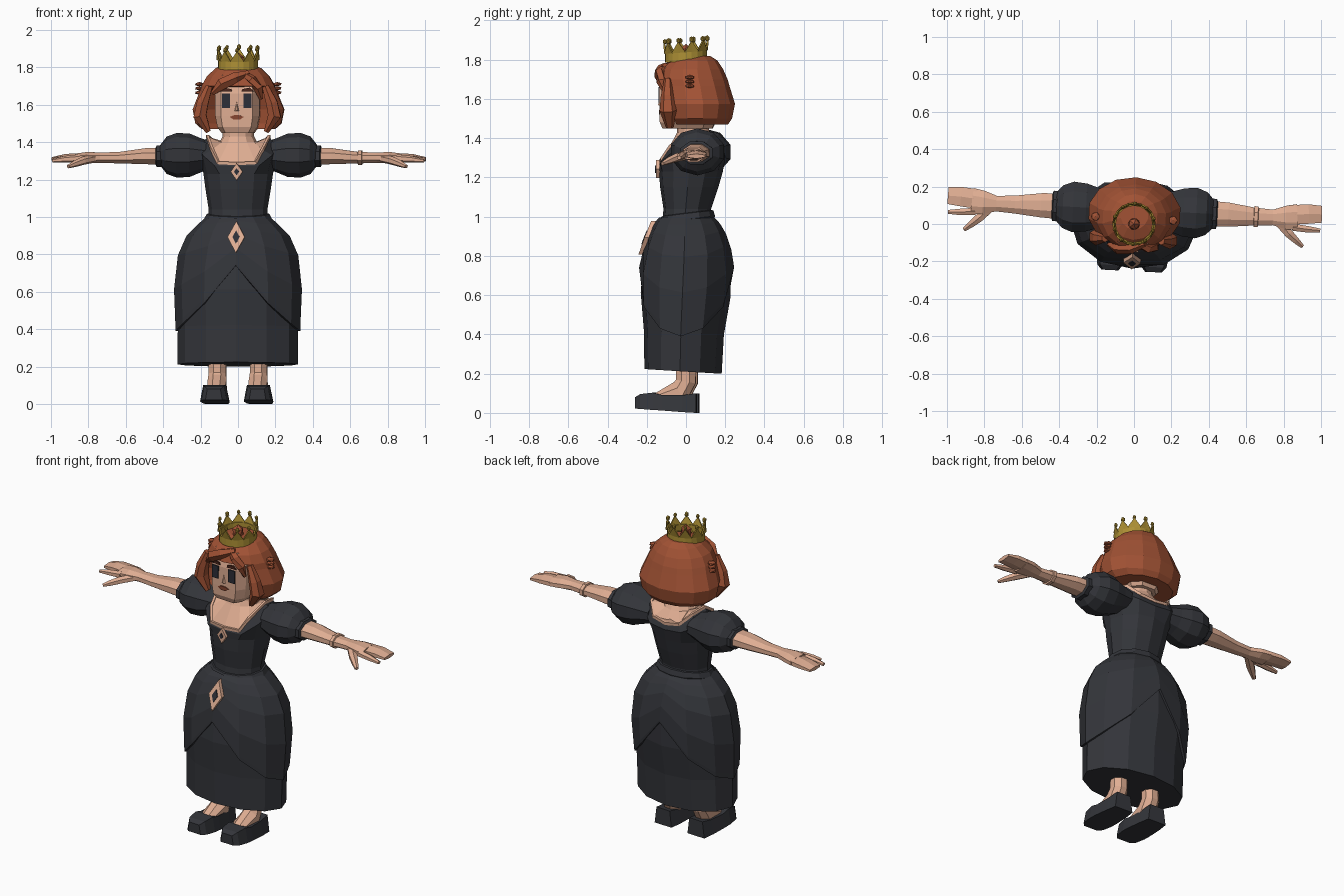
import bpy
import bmesh
from math import sin, cos, pi
from mathutils import Matrix, Vector

default_cube = bpy.data.objects.get("Cube")
if default_cube:
    bpy.data.objects.remove(default_cube, do_unlink=True)

# The whole figure is turned very slightly about the vertical axis
TURN = Matrix.Rotation(-0.05, 4, "Z")


def make_material(name, red, green, blue):
    material = bpy.data.materials.new(name)
    material.use_nodes = True
    material.diffuse_color = (red, green, blue, 1)
    shader = material.node_tree.nodes["Principled BSDF"]
    shader.inputs["Base Color"].default_value = (red, green, blue, 1)
    shader.inputs["Roughness"].default_value = 0.8
    return material


cloth = make_material("charcoal cloth", 0.034, 0.036, 0.043)
skin = make_material("peach skin", 0.74, 0.42, 0.29)
hair = make_material("auburn hair", 0.36, 0.085, 0.035)
gold = make_material("crown gold", 0.42, 0.28, 0.035)
eye_dark = make_material("eye slate", 0.025, 0.028, 0.038)
brow_brown = make_material("brow brown", 0.07, 0.02, 0.012)
lip_brown = make_material("lip brown", 0.24, 0.06, 0.03)


def finish(name, bm, material):
    bmesh.ops.recalc_face_normals(bm, faces=bm.faces)
    bm.transform(TURN)
    mesh = bpy.data.meshes.new(name)
    bm.to_mesh(mesh)
    bm.free()
    mesh.materials.append(material)
    part = bpy.data.objects.new(name, mesh)
    bpy.context.collection.objects.link(part)
    return part


def loft(name, rings, material, capped=True, closed=False):
    """Skin a list of equal point rings with quads."""
    bm = bmesh.new()
    rows = [[bm.verts.new(point) for point in ring] for ring in rings]
    count = len(rows[0])
    pairs = list(zip(rows, rows[1:]))
    if closed:
        pairs.append((rows[-1], rows[0]))
    for lower, upper in pairs:
        for i in range(count):
            j = (i + 1) % count
            bm.faces.new((lower[i], lower[j], upper[j], upper[i]))
    if capped and not closed:
        bm.faces.new(rows[0])
        bm.faces.new(rows[-1])
    return finish(name, bm, material)


def oval(z, width, front, back, count=12):
    """Horizontal oval ring that starts at the front."""
    middle, depth = (front + back) / 2, (back - front) / 2
    angles = [2 * pi * i / count for i in range(count)]
    return [(width * sin(a), middle - depth * cos(a), z) for a in angles]


def mirrored_ring(half):
    return half + [(-x, y, z) for x, y, z in reversed(half[1:-1])]


def tube(name, path, radii, material, sides=8, closed=False, ref=(0, 0, 1)):
    """Sweep an oval along a path; radii are (sideways, along ref)."""
    path = [Vector(point) for point in path]
    last, rings = len(path) - 1, []
    for i, point in enumerate(path):
        before = path[i - 1] if i or closed else point
        after = path[(i + 1) % len(path)] if i < last or closed else point
        along = (after - before).normalized()
        side = along.cross(Vector(ref)).normalized()
        up = side.cross(along)
        a, b = radii[i % len(radii)]
        angles = [2 * pi * (k + 0.5) / sides for k in range(sides)]
        rings.append([point + side * a * cos(t) + up * b * sin(t) for t in angles])
    return loft(name, rings, material, closed=closed)


def plate(name, outline, front, back, material):
    """Thin plate on the front; front and back give y for each z."""
    rings = [[(x, depth(z), z) for x, z in outline] for depth in (front, back)]
    return loft(name, rings, material)


def ball(name, centre, radius, material, squash=1):
    bm = bmesh.new()
    bmesh.ops.create_icosphere(bm, subdivisions=1, radius=radius)
    bm.transform(Matrix.Translation(centre) @ Matrix.Diagonal((1, 1, squash, 1)))
    return finish(name, bm, material)


# Skirt: a full underskirt and an overskirt that parts at front and back
PROFILE = [(0.2, 0.328, -0.218, 0.188), (0.41, 0.328, -0.22, 0.2),
           (0.6, 0.337, -0.237, 0.235), (0.72, 0.332, -0.237, 0.24),
           (0.8, 0.315, -0.222, 0.235), (0.9, 0.27, -0.19, 0.205),
           (0.97, 0.2, -0.155, 0.165), (1.0, 0.165, -0.125, 0.135)]


def skirt_point(i, z, grow):
    for low, high in zip(PROFILE, PROFILE[1:]):
        if z <= high[0]:
            break
    f = (z - low[0]) / (high[0] - low[0])
    width, front, back = [a + (b - a) * f for a, b in zip(low[1:], high[1:])]
    return oval(z, width + grow, front - grow, back + grow)[i]


HEM = [0.74, 0.54, 0.43, 0.39, 0.43, 0.54] * 2
loft("underskirt", [[skirt_point(i, z + 0.012 * cos(pi * i / 6), -0.006) for i in range(12)]
                    for z in (0.212, 0.41, 0.6, 0.78)], cloth)
over = [[skirt_point(i, 0.995 + (HEM[i] - 0.995) * f, 0.006) for i in range(12)]
        for f in (0, 0.06, 0.16, 0.33, 0.63, 0.95, 1)]
over.append([skirt_point(i, HEM[i], -0.015) for i in range(12)])
loft("overskirt", over, cloth, capped=False)
loft("waistband", [[(x, y, z + 0.12 * y) for x, y, z in oval(*row)] for row in
                   ((0.975, 0.18, -0.137, 0.145), (0.985, 0.184, -0.14, 0.148),
                    (1.015, 0.168, -0.125, 0.14), (1.02, 0.15, -0.11, 0.12))], cloth)

# Bodice up to the scooped neckline, then bare shoulders and neck
shoulder = mirrored_ring([(0, -0.135, 1.27), (0.12, -0.125, 1.275), (0.185, -0.06, 1.33),
                          (0.21, 0.04, 1.37), (0.19, 0.14, 1.35), (0.11, 0.195, 1.31),
                          (0, 0.2, 1.3)])
neckline = mirrored_ring([(0, -0.128, 1.285), (0.1, -0.118, 1.29), (0.135, -0.07, 1.36),
                          (0.165, 0.04, 1.43), (0.145, 0.13, 1.41), (0.09, 0.18, 1.35),
                          (0, 0.188, 1.335)])
loft("bodice", [oval(0.98, 0.16, -0.12, 0.13), oval(1.04, 0.157, -0.115, 0.128),
                oval(1.15, 0.175, -0.132, 0.165), oval(1.23, 0.186, -0.138, 0.188),
                shoulder, neckline], cloth, capped=False)
loft("neck", [neckline, oval(1.4, 0.1, -0.06, 0.14), oval(1.43, 0.085, -0.045, 0.12),
              oval(1.5, 0.08, -0.045, 0.11)], skin)
tube("neckline_trim", neckline, [(0.01, 0.012)], skin, sides=4, closed=True)

# Jewels on the chest and waist
for name, z, tall, wide, y, slope in (("chest_jewel", 1.242, 0.046, 0.032, -0.14, 0),
                                      ("waist_jewel", 0.893, 0.085, 0.046, -0.198, 0.38)):
    for label, size, out, material in (("", 1, 0.012, skin), ("_stone", 0.42, 0.017, eye_dark)):
        plate(name + label,
              [(0, z - tall * size), (wide * size, z), (0, z + tall * size), (-wide * size, z)],
              lambda h: y + slope * (h - z) - out, lambda h: y + slope * (h - z) + 0.012, material)

# Head with a flat face
HEAD = [(0, -0.13), (0.085, -0.13), (0.118, -0.08), (0.118, 0.1), (0.06, 0.15), (0, 0.15)]
loft("head", [mirrored_ring([(x * grow, y * deep, z) for x, y in HEAD])
              for z, grow, deep in ((1.45, 0.72, 0.9), (1.48, 0.9, 1), (1.54, 1, 1.01),
                                    (1.66, 1, 1), (1.76, 0.9, 0.8))], skin)


def face_plate(name, outline, material):
    plate(name, outline, lambda z: -0.137, lambda z: -0.128, material)


for s, label in ((1, "left"), (-1, "right")):
    face_plate(label + "_eye", [(s * x, z) for x, z in
               ((0.036, 1.582), (0.08, 1.582), (0.08, 1.66), (0.036, 1.66))], eye_dark)
    face_plate(label + "_brow", [(s * x, z) for x, z in
               ((0.025, 1.67), (0.09, 1.672), (0.07, 1.692), (0.03, 1.684))], brow_brown)
face_plate("lips", [(-0.038, 1.535), (-0.015, 1.52), (0.015, 1.52), (0.038, 1.535),
                    (0.014, 1.544), (-0.014, 1.544)], lip_brown)
loft("nose", [[(-0.014, -0.128, 1.565), (0.014, -0.128, 1.565), (0, -0.128, 1.62)],
              [(-0.005, -0.143, 1.568), (0.005, -0.143, 1.568), (0, -0.133, 1.61)]], skin)

# Bob of hair: full above the brow, open around the face below it
hair_rings = []
for z, width, front, back, opened in (
        (1.47, 0.2, -0.1, 0.215, True), (1.5, 0.235, -0.12, 0.235, True),
        (1.575, 0.25, -0.135, 0.25, True), (1.665, 0.213, -0.135, 0.222, True),
        (1.7, 0.2, -0.145, 0.212, False), (1.75, 0.172, -0.13, 0.19, False),
        (1.795, 0.125, -0.085, 0.16, False), (1.818, 0.075, -0.03, 0.125, False)):
    ring = oval(z, width, front, back, 14)
    if opened:
        for i in (0, 1, -1):
            ring[i] = (ring[i][0], 0.01, z)
    hair_rings.append(ring)
loft("hair_bob", hair_rings, hair)
tube("fringe_right", [(0.06, -0.1, 1.77), (-0.01, -0.13, 1.745), (-0.08, -0.135, 1.71),
                      (-0.13, -0.115, 1.66)],
     [(0.02, 0.015), (0.03, 0.03), (0.03, 0.032), (0.012, 0.012)], hair, sides=5)
tube("fringe_left", [(0.03, -0.1, 1.77), (0.08, -0.125, 1.735), (0.115, -0.12, 1.69),
                     (0.128, -0.1, 1.63)],
     [(0.02, 0.015), (0.028, 0.025), (0.026, 0.026), (0.01, 0.01)], hair, sides=5)
ball("hair_tuft", (0, 0, 1.835), 0.035, hair, 1.3)

# Crown: a band with rims, zigzag points and beads, leaning back slightly
def lean(x, y, z):
    return (x, y, z + 0.08 * y)


def crown_ring(radius, low, high=None):
    return [lean(radius * sin(pi * i / 10), -radius * cos(pi * i / 10),
                 high if high and i % 2 == 0 else low) for i in range(20)]


band = loft("crown_band", [crown_ring(0.1, 1.795), crown_ring(0.1, 1.838),
                           crown_ring(0.108, 1.843, 1.895)], gold, capped=False)
band.modifiers.new("thickness", "SOLIDIFY").thickness = 0.008
for z in (1.798, 1.836):
    tube("crown_rim", crown_ring(0.102, z), [(0.007, 0.007)], gold, sides=4, closed=True)
for i, tip in enumerate(crown_ring(0.108, 1.9)[::2]):
    ball("crown_bead", tip, 0.013 if i % 2 else 0.011, gold, 1.3)

# Limbs and side hair, built once for each side
for s, label in ((1, "left"), (-1, "right")):
    def side_tube(name, path, radii, material, sides=8, ref=(0, 0, 1)):
        tube(label + "_" + name, [(s * x, y, z) for x, y, z in path], radii, material, sides, ref=ref)

    side_tube("hair_lock", [(0.15, -0.085, 1.7), (0.185, -0.085, 1.61), (0.2, -0.08, 1.54),
                            (0.155, -0.075, 1.455)],
              [(0.02, 0.02), (0.035, 0.035), (0.04, 0.045), (0.015, 0.02)], hair, 6, (0, 1, 0))
    for z in (1.665, 1.688, 1.71):
        ball(label + "_hair_clip", (s * 0.208, 0.03, z), 0.026, hair, 0.45)

    # Puffed sleeve and cuff
    side_tube("puff_sleeve", [(x, 0.075, 1.33) for x in (0.14, 0.2, 0.26, 0.33, 0.385, 0.42)],
              [(0.1, 0.07), (0.115, 0.09), (0.135, 0.115), (0.142, 0.12), (0.12, 0.1),
               (0.08, 0.055)], cloth, 10)
    side_tube("sleeve_cuff", [(x, 0.075, 1.325) for x in (0.4, 0.407, 0.437, 0.443)],
              [(0.07, 0.05), (0.088, 0.063), (0.088, 0.063), (0.07, 0.05)], cloth)

    # Forearm, palm, fingers and thumb
    side_tube("forearm", [(0.4, 0.075, 1.325), (0.5, 0.075, 1.325), (0.64, 0.072, 1.317),
                          (0.74, 0.072, 1.317), (0.81, 0.075, 1.318), (0.87, 0.08, 1.315)],
              [(0.075, 0.05), (0.07, 0.046), (0.052, 0.033), (0.045, 0.03),
               (0.068, 0.032), (0.075, 0.026)], skin)
    side_tube("fingers", [(0.85, 0.092, 1.316), (0.93, 0.1, 1.315), (1.0, 0.102, 1.308)],
              [(0.06, 0.025), (0.06, 0.022), (0.052, 0.012)], skin, 6)
    side_tube("first_finger", [(0.85, 0.025, 1.313), (0.93, 0.018, 1.308), (0.995, 0.015, 1.3)],
              [(0.022, 0.022), (0.02, 0.018), (0.012, 0.01)], skin, 6)
    side_tube("thumb", [(0.775, 0.045, 1.312), (0.83, -0.01, 1.3), (0.87, -0.045, 1.285),
                        (0.905, -0.075, 1.27)],
              [(0.026, 0.022), (0.026, 0.022), (0.02, 0.018), (0.012, 0.01)], skin, 6)

    # Leg with bare instep, and shoe
    side_tube("leg", [(0.11, 0.005, 0.26), (0.11, 0.005, 0.16), (0.11, -0.025, 0.105),
                      (0.11, -0.15, 0.075)],
              [(0.05, 0.052), (0.05, 0.055), (0.055, 0.065), (0.05, 0.025)], skin, 8, (0, 1, -1))
    shoe = []
    for y, half, sole, top in ((0.06, 0.06, 0, 0.1), (-0.01, 0.07, 0.004, 0.09),
                               (-0.11, 0.078, 0.012, 0.09), (-0.16, 0.078, 0.015, 0.103),
                               (-0.225, 0.068, 0.02, 0.096), (-0.252, 0.045, 0.022, 0.08)):
        low, high = (half, sole), (half * 0.78, top)
        shoe.append([(s * 0.117 + x, y, z) for x, z in
                     (low, high, (-high[0], top), (-half, sole))])
    loft(label + "_shoe", shoe, cloth)

tube("left_bracelet", [(x, 0.072, 1.317) for x in (0.637, 0.64, 0.66, 0.663)],
     [(0.05, 0.03), (0.06, 0.042), (0.06, 0.042), (0.05, 0.03)], skin)
